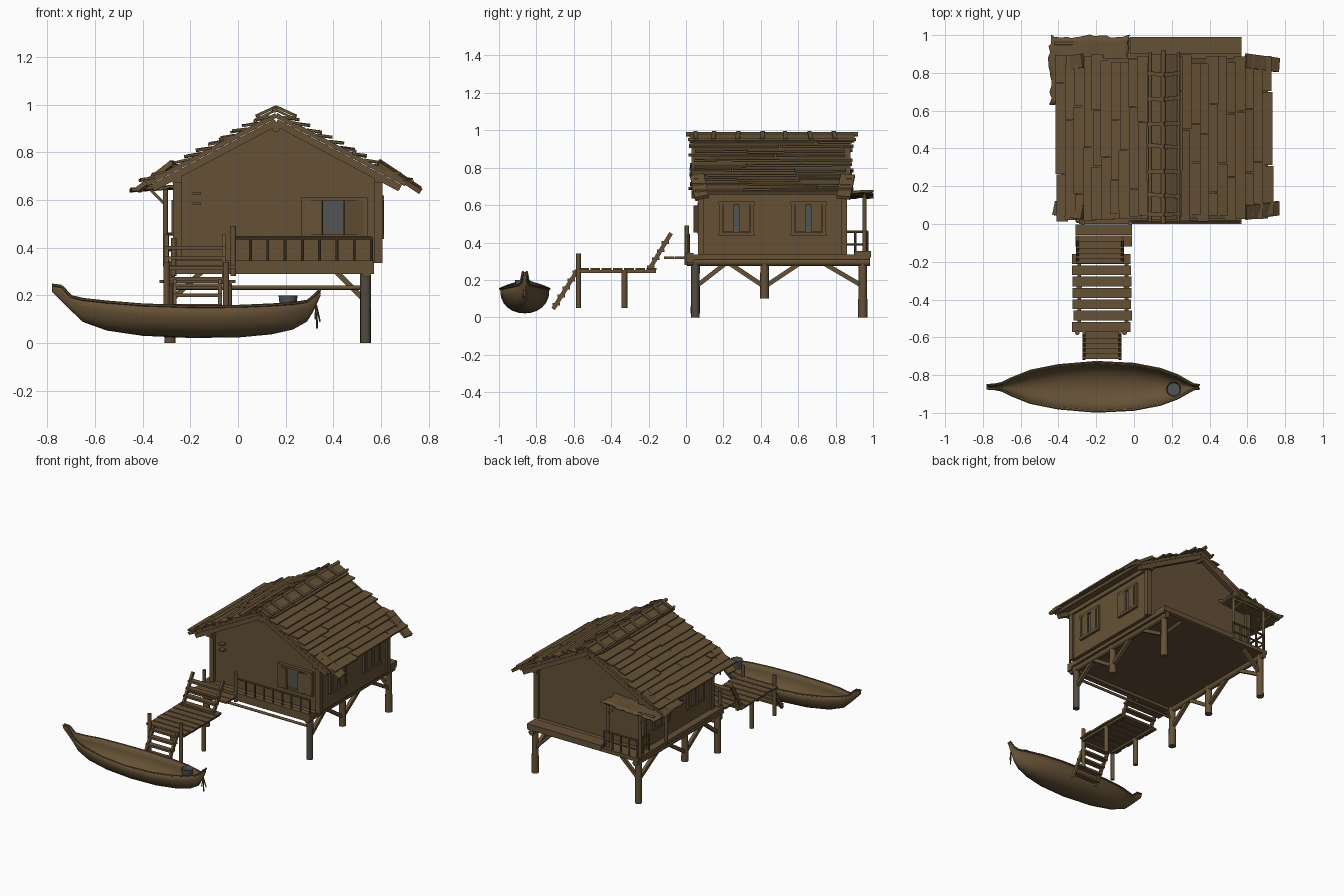
import bpy, bmesh, math, random
from mathutils import Vector, Matrix
random.seed(4)
R = random.uniform

def material(name, c):
    m = bpy.data.materials.new(name)
    m.diffuse_color = (*c, 1)
    return m
WOOD = material("brown wood", (0.130, 0.083, 0.037))
GREY = material("grey metal", (0.085, 0.09, 0.088))
WET = material("weathered post", (0.085, 0.072, 0.052))

def slab(bm, p, q, w, t, side=(0, 1, 0)):
    """Box running p to q, width w along side, thickness t."""
    p, q = Vector(p), Vector(q)
    d = q - p
    a = d.normalized()
    s = Vector(side)
    s = (s - a * s.dot(a)).normalized()
    n = a.cross(s)
    m = Matrix((a * d.length, s * w, n * t)).transposed().to_4x4()
    m.translation = (p + q) / 2
    bmesh.ops.create_cube(bm, size=1, matrix=m)

def box(bm, x0, x1, y0, y1, z0, z1):
    slab(bm, (x0, (y0+y1)/2, (z0+z1)/2), (x1, (y0+y1)/2, (z0+z1)/2), y1-y0, z1-z0)

def pole(bm, p, q, r, r2=None, n=10):
    p, q = Vector(p), Vector(q)
    d = q - p
    m = Matrix.Translation((p + q) / 2) @ d.to_track_quat('Z', 'Y').to_matrix().to_4x4()
    bmesh.ops.create_cone(bm, cap_ends=True, segments=n, radius1=r, radius2=r2 or r, depth=d.length, matrix=m)

def finish(bm, name, mat=WOOD):
    bmesh.ops.recalc_face_normals(bm, faces=bm.faces)
    me = bpy.data.meshes.new(name)
    bm.to_mesh(me)
    bm.free()
    me.materials.append(mat)
    me.shade_smooth()
    me.set_sharp_from_angle(angle=math.radians(40))
    ob = bpy.data.objects.new(name, me)
    bpy.context.collection.objects.link(ob)
    return ob

RX = 0.16                                   # ridge position
def roof(s, d, y, lift=0):                  # point on the roof slope
    return Vector((RX + s*d, y, 0.955 - 0.53*d + lift))

# house body: gabled prism
bm = bmesh.new()
prof = [(-0.26, 0.335), (0.595, 0.335), (0.595, 0.70), (RX, 0.925), (-0.26, 0.70)]
f = bm.faces.new([bm.verts.new((x, 0.085, z)) for x, z in prof])
g = bmesh.ops.extrude_face_region(bm, geom=[f])
bmesh.ops.translate(bm, vec=(0, 0.755, 0), verts=[v for v in g['geom'] if isinstance(v, bmesh.types.BMVert)])
bm.faces.new(f.verts) if not f.is_valid else None
finish(bm, "house_walls")

# corner posts, wall plates, gable rafters
bm = bmesh.new()
for x in (-0.255, 0.59):
    for y in (0.08, 0.845):
        box(bm, x-0.017, x+0.017, y-0.017, y+0.017, 0.335, 0.70)
    box(bm, x-0.02, x+0.02, 0.03, 0.88, 0.67, 0.70)
for s in (-1, 1):
    for y in (0.045, 0.865):
        slab(bm, roof(s, 0, y, -0.03), roof(s, 0.52, y, -0.03), 0.03, 0.03)
pole(bm, (RX, 0.03, 0.90), (RX, 0.89, 0.90), 0.016)
finish(bm, "wall_frame")

# roof: base sheet, overlapping long boards, curled corner boards
bm = bmesh.new()
for s in (-1, 1):
    slab(bm, roof(s, 0, 0.455), roof(s, 0.545, 0.455), 0.85, 0.02)
    for i in range(11):
        d = 0.03 + i * 0.048
        y0, y1 = 0.03 + R(-0.02, 0.02), 0.88 + R(-0.03, 0.02)
        cuts = [y0, R(0.3, 0.6), y1] if i % 2 else [y0, R(0.15, 0.35), R(0.5, 0.75), y1]
        for a, b in zip(cuts, cuts[1:]):
            k = R(-0.006, 0.006)
            slab(bm, roof(s, d+k, (a+b)/2, 0.008), roof(s, d+0.062+k, (a+b)/2, 0.026+R(0, 0.008)),
                 b-a-0.004, 0.010, (R(-0.015, 0.015), 1, R(-0.008, 0.008)))
    for y, t in ((0.06, 0.12), (0.865, -0.12)):
        slab(bm, roof(s, 0.43, y, 0.03), (RX + (0.605 if s > 0 else -0.58), y+t*0.2, 0.64), 0.075, 0.02, (0.1, 1, t*s))
finish(bm, "roof_boards")

# ridge cap with straps
bm = bmesh.new()
pole(bm, (RX-0.005, 0.0, 0.978), (RX-0.005, 0.92, 0.978), 0.012)
for s in (-1, 1):
    slab(bm, roof(s, 0, 0.46, 0.022), roof(s, 0.08, 0.46, 0.026), 0.88, 0.010)
    pole(bm, roof(s, 0.075, 0.01, 0.035), roof(s, 0.075, 0.91, 0.035), 0.008)
    for y in (0.05, 0.15, 0.28, 0.41, 0.53, 0.66, 0.79):
        slab(bm, roof(s, 0, y, 0.036), roof(s, 0.085, y + R(-.01, .01), 0.042), 0.022, 0.012)
finish(bm, "ridge_cap")

# floor platform and beams
bm = bmesh.new()
box(bm, -0.31, 0.57, 0.01, 0.985, 0.31, 0.337)
box(bm, -0.29, 0.57, 0.0, 0.04, 0.29, 0.345)
box(bm, -0.02, 0.57, 0.90, 0.99, 0.32, 0.355)
for x in (-0.285, 0.54):
    pole(bm, (x, 0.005, 0.295), (x, 0.985, 0.295), 0.02)
pole(bm, (-0.29, 0.05, 0.232), (0.54, 0.05, 0.232), 0.009)
finish(bm, "floor_platform")

# stilts and braces
bm = bmesh.new()
for x in (-0.285, 0.535):
    for y, z in ((0.05, 0.02), (0.42, 0.10), (0.945, 0.0)):
        if (x, y) != (0.535, 0.05):
            pole(bm, (x, y, z), (x, y, 0.31), 0.025, 0.022)
    for a, b, z in ((0.06, 0.24, 0.17), (0.41, 0.2, 0.17), (0.43, 0.64, 0.17), (0.94, 0.7, 0.17)):
        slab(bm, (x, a, z), (x, b, 0.31), 0.024, 0.024, (1, 0, 0))
for y in (0.945,):
    for a, b in ((-0.28, -0.14), (0.53, 0.4)):
        slab(bm, (a, y, 0.18), (b, y, 0.31), 0.022, 0.022)
finish(bm, "stilts")
bm = bmesh.new()
pole(bm, (0.535, 0.05, 0.0), (0.535, 0.05, 0.31), 0.022, 0.024)
finish(bm, "front_right_stilt", WET)

# side windows: frame and two shutters on each side wall
bm, gl = bmesh.new(), bmesh.new()
for x, s in ((0.595, 1), (-0.26, -1)):
    for y in (0.27, 0.655):
        for dy in (-0.085, 0.085):
            box(bm, x-0.01, x+0.016, y+dy-0.009, y+dy+0.009, 0.44, 0.61)
            slab(bm, (x+s*0.012, y+dy*0.5, 0.455), (x+s*0.012, y+dy*0.5, 0.60), 0.055, 0.012)
        for z in (0.445, 0.61):
            box(bm, x-0.01, x+0.018, y-0.095, y+0.095, z-0.009, z+0.009)
        box(gl, x-0.004, x+0.004, y-0.016, y+0.016, 0.455, 0.60)
# front window with shutters ajar, and wall lamp bracket
for z in (0.45, 0.605):
    box(bm, 0.27, 0.54, 0.062, 0.09, z-0.008, z+0.008)
for x in (0.275, 0.535):
    box(bm, x-0.008, x+0.008, 0.065, 0.09, 0.44, 0.61)
for a, b in ((0.285, 0.355), (0.525, 0.445)):
    slab(bm, (a, 0.07, 0.525), (b, 0.045, 0.525), 0.145, 0.012, (0, 0, 1))
box(gl, 0.355, 0.445, 0.079, 0.087, 0.458, 0.597)
box(bm, -0.19, -0.155, 0.05, 0.085, 0.58, 0.59)
box(bm, -0.19, -0.155, 0.05, 0.085, 0.622, 0.632)
finish(bm, "window_frames_and_shutters")
finish(gl, "window_glass", GREY)

# railings: front porch and back corner
bm = bmesh.new()
def railing(p, q, n, h):
    p, q = Vector(p), Vector(q)
    up = Vector((0, 0, h))
    pole(bm, p+up, q+up, 0.007, n=8)
    for i in range(n):
        c = p.lerp(q, i/(n-1))
        pole(bm, c, c+up, 0.006, n=8)
railing((-0.02, 0.015, 0.337), (0.56, 0.015, 0.337), 9, 0.105)
railing((-0.295, 0.97, 0.337), (-0.03, 0.97, 0.337), 5, 0.12)
railing((-0.295, 0.84, 0.337), (-0.295, 0.97, 0.337), 3, 0.12)
for a, b in (((-0.295, 0.97, 0.39), (-0.03, 0.97, 0.39)), ((-0.295, 0.84, 0.39), (-0.295, 0.97, 0.39))):
    pole(bm, a, b, 0.006, n=8)
finish(bm, "railings")

# back corner awning: ragged sheet on posts
bm = bmesh.new()
bmesh.ops.create_grid(bm, x_segments=14, y_segments=12, size=0.5)
for v in bm.verts:
    edge = v.is_boundary
    v.co = Vector((-0.235 + v.co.x*0.42 + (R(-.012, .012) if edge else 0),
                   0.815 + v.co.y*0.36 + (R(-.012, .008) if edge else 0),
                   0.662 + 0.03*v.co.x + R(-.005, .005)))
aw = finish(bm, "corner_awning")
m = aw.modifiers.new("thickness", 'SOLIDIFY')
m.thickness = 0.012
bm = bmesh.new()
for x, y in ((-0.305, 0.955), (-0.305, 0.66), (-0.05, 0.955)):
    pole(bm, (x, y, 0.32), (x, y, 0.66), 0.011)
    slab(bm, (x, y, 0.58), (x-0.07, y, 0.65), 0.012, 0.012)
pole(bm, (-0.42, 0.955, 0.65), (-0.03, 0.955, 0.65), 0.009)
finish(bm, "awning_posts")

# dock: landing, planks, posts
bm = bmesh.new()
for y in (-0.03, -0.09):
    box(bm, -0.31, -0.01, y-0.028, y+0.028, 0.312, 0.325)
for i in range(7):
    y = -0.185 - i*0.06
    j = R(-.006, .006)
    box(bm, -0.325+j, -0.015+j, y-0.026, y+0.026, 0.252, 0.264)
for x in (-0.29, -0.04):
    box(bm, x-0.01, x+0.01, -0.57, -0.16, 0.238, 0.252)
    pole(bm, (x, -0.33, 0.05), (x, -0.33, 0.25), 0.016)
    pole(bm, (x-0.01, -0.575, 0.05), (x-0.01, -0.575, 0.34), 0.013)
    pole(bm, (x+0.02, 0.005, 0.28), (x+0.02, 0.005, 0.49 if x > -0.1 else 0.44), 0.012)
finish(bm, "dock")

# two step ladders
bm = bmesh.new()
def ladder(x0, x1, a, b, n, lo, hi):
    for x in (x0, x1):
        slab(bm, (x, *a), (x, *b), 0.016, 0.022, (1, 0, 0))
    for i in range(n):
        t = lo + (hi-lo)*i/(n-1)
        y, z = a[0]+(b[0]-a[0])*t, a[1]+(b[1]-a[1])*t
        box(bm, x0-0.008, x1+0.008, y-0.02, y+0.02, z-0.007, z+0.007)
ladder(-0.30, -0.06, (-0.20, 0.25), (-0.08, 0.45), 4, 0.1, 0.75)
ladder(-0.265, -0.075, (-0.71, 0.045), (-0.575, 0.26), 5, 0.12, 0.92)
finish(bm, "ladders")

# boat hull: lofted open shell (x, half width, keel z, gunwale z)
st = [(-0.78, .010, .215, .243), (-0.74, .012, .175, .238), (-0.70, .020, .135, .195), (-0.65, .045, .088, .183),
      (-0.55, .085, .052, .172), (-0.40, .115, .030, .160), (-0.20, .132, .021, .153), (0.0, .122, .023, .154),
      (0.14, .095, .036, .160), (0.23, .062, .056, .166), (0.29, .028, .090, .175), (0.315, .014, .130, .195), (0.345, .010, .195, .225)]
bm = bmesh.new()
N = 12
rows = []
for x, w, zb, zt in st:
    rows.append([bm.verts.new((x, -0.862 + w*math.sin(t), zt - (zt-zb)*max(0, math.cos(t))**0.8))
                 for t in (math.pi*(k/N - 0.5) for k in range(N+1))])
for a, b in zip(rows, rows[1:]):
    for k in range(N):
        bm.faces.new((a[k], a[k+1], b[k+1], b[k]))
bm.faces.new(rows[0])
bm.faces.new(rows[-1])
hull = finish(bm, "boat_hull")
m = hull.modifiers.new("planking", 'SOLIDIFY')
m.thickness = 0.008

# gunwale rails and hanging mooring ropes
bm = bmesh.new()
for s in (-1, 1):
    for a, b in zip(st, st[1:]):
        pole(bm, (a[0], -0.862+s*a[1], a[3]), (b[0], -0.862+s*b[1], b[3]), 0.006, n=6)
finish(bm, "boat_gunwale")
bm = bmesh.new()
for dx, dy, z in ((0, 0, .06), (0.012, 0.01, .09), (-0.008, -0.012, .1)):
    pole(bm, (0.328, -0.862, 0.16), (0.332+dx, -0.862+dy, z), 0.004, n=6)
finish(bm, "mooring_rope")

# bucket in the boat
bm = bmesh.new()
pole(bm, (0.21, -0.875, 0.14), (0.21, -0.875, 0.20), 0.033, 0.04, n=16)
top = max(bm.faces, key=lambda f: f.calc_center_median().z)
bmesh.ops.inset_region(bm, faces=[top], thickness=0.006)
bmesh.ops.translate(bm, vec=(0, 0, -0.03), verts=top.verts)
finish(bm, "bucket", GREY)
